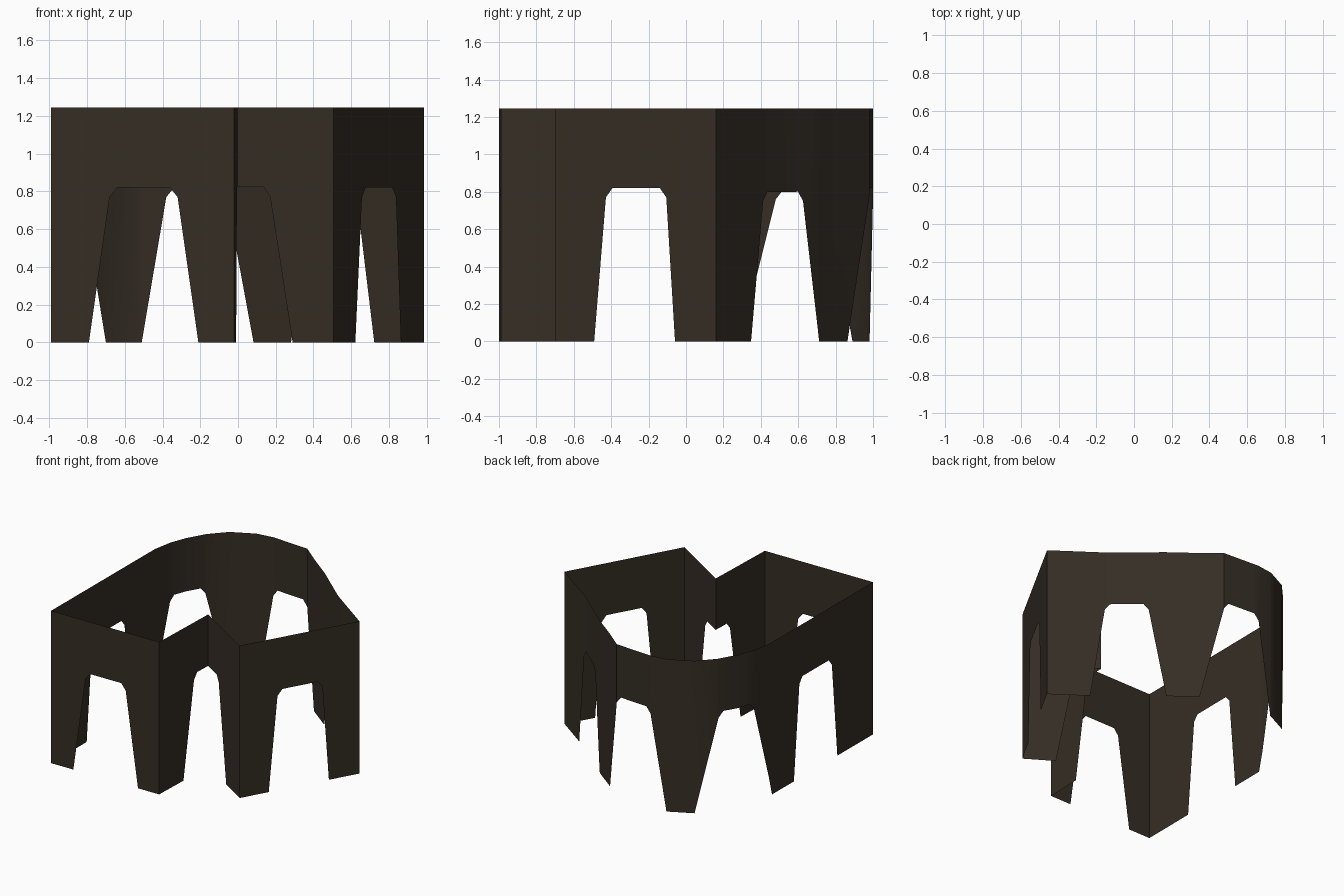
import bpy
from mathutils import Vector

if "Cube" in bpy.data.objects:
    bpy.data.objects.remove(bpy.data.objects["Cube"])

HEIGHT = 1.245

# Plan outline of the wall, counter-clockwise from the front left corner
PLAN = [(-0.99, -1.0), (-0.02, -0.99), (0.0, -0.385), (0.505, -0.70), (0.985, 0.16),
        (0.60, 0.435), (0.29, 0.705), (0.08, 0.865), (-0.06, 0.98), (-0.38, 1.0),
        (-0.52, 0.98), (-0.70, 0.89), (-0.82, 0.76), (-0.90, 0.62), (-0.95, 0.49),
        (-0.98, 0.33), (-0.983, 0.0), (-0.99, -1.0)]
plan = [Vector(p) for p in PLAN]

# Openings: foot, shoulder, shoulder, foot (plan positions), lintel height
OPENINGS = [
    ((-0.79, -1.0), (-0.68, -1.0), (-0.32, -1.0), (-0.21, -1.0), 0.82),
    ((-0.01, -0.69), (0.0, -0.56), (0.17, -0.49), (0.29, -0.565), 0.825),
    ((0.62, -0.49), (0.66, -0.43), (0.845, -0.11), (0.865, -0.06), 0.82),
    ((0.72, 0.345), (0.63, 0.41), (0.385, 0.63), (0.28, 0.71), 0.80),
    ((0.08, 0.86), (-0.06, 0.98), (-0.38, 1.0), (-0.51, 0.98), 0.82),
    ((-0.70, 0.89), (-0.83, 0.76), (-0.95, 0.48), (-0.98, 0.29), 0.81),
    ((-0.983, 0.01), (-0.983, -0.06), (-0.985, -0.475), (-0.985, -0.545), 0.82),
]

# Running length along the outline
length = [0.0]
for a, b in zip(plan, plan[1:]):
    length.append(length[-1] + (b - a).length)


def station(p):
    """Running length of the outline point nearest to p."""
    best = None
    for i, (a, b) in enumerate(zip(plan, plan[1:])):
        d = b - a
        t = max(0.0, min(1.0, (Vector(p) - a).dot(d) / d.length_squared))
        gap = (a + d * t - Vector(p)).length
        if best is None or gap < best[0]:
            best = (gap, length[i] + t * d.length)
    return best[1]


def point(s):
    for i in range(len(plan) - 1):
        if s <= length[i + 1] + 1e-6:
            return plan[i].lerp(plan[i + 1], (s - length[i]) / (length[i + 1] - length[i]))
    return plan[-1]


# Lower edge of the wall as height against running length
edge = [(0.0, 0.0)]
for f0, s0, s1, f1, top in OPENINGS:
    a, b, c, d = (station(p) for p in (f0, s0, s1, f1))
    inset = 0.04
    edge += [(a, 0.0), (b, top - 0.05), (b + inset, top),
             (c - inset, top), (c, top - 0.05), (d, 0.0)]
edge.append((length[-1], 0.0))


def lower(s):
    for (a, za), (b, zb) in zip(edge, edge[1:]):
        if a <= s <= b:
            return za + (zb - za) * (s - a) / max(b - a, 1e-9)
    return 0.0


# Columns wherever the outline bends or the lower edge turns
cols = []
for s in sorted(length + [e[0] for e in edge]):
    if not cols or s - cols[-1] > 0.004:
        cols.append(s)
cols[-1] = length[-1]
cols.pop()                       # last column is the first one again
n = len(cols)
verts, faces = [], []
for s in cols:
    p = point(s)
    verts += [(p.x, p.y, lower(s)), (p.x, p.y, HEIGHT)]
for i in range(n):
    j = (i + 1) % n
    faces.append((2 * i, 2 * j, 2 * j + 1, 2 * i + 1))

mesh = bpy.data.meshes.new("arcade_wall")
mesh.from_pydata(verts, [], faces)
mat = bpy.data.materials.new("dark brown")
mat.diffuse_color = (0.036, 0.027, 0.018, 1)
mat.use_nodes = True
mat.node_tree.nodes["Principled BSDF"].inputs["Base Color"].default_value = mat.diffuse_color
mesh.materials.append(mat)
wall = bpy.data.objects.new("arcade_wall", mesh)
bpy.context.collection.objects.link(wall)
bpy.context.view_layer.objects.active = wall
wall.select_set(True)
bpy.ops.object.shade_smooth_by_angle(angle=0.5)
